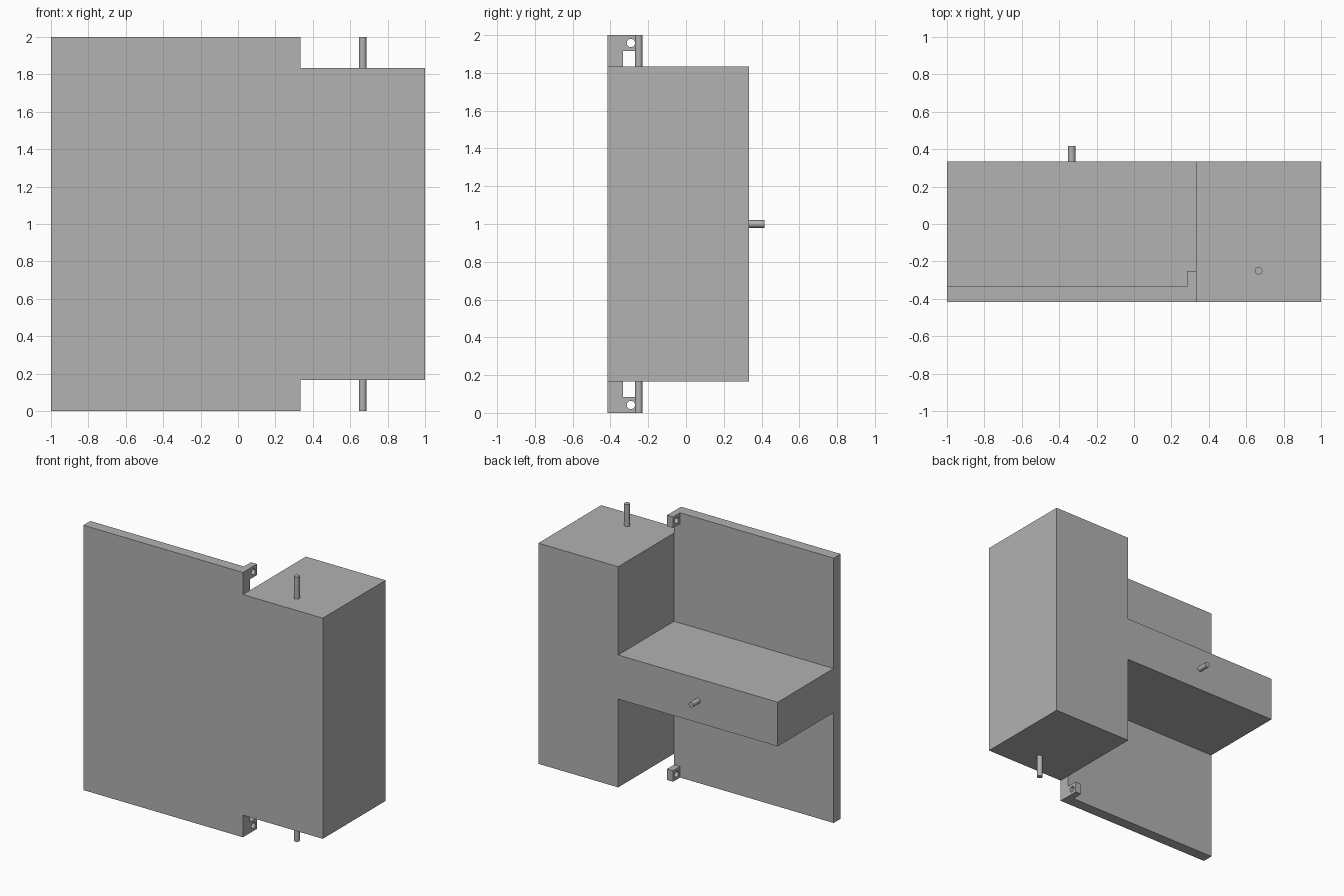
import bpy, bmesh, math
from mathutils import Vector

if "Cube" in bpy.data.objects:
    bpy.data.objects.remove(bpy.data.objects["Cube"], do_unlink=True)

U = 1 / 12  # design unit

grey = bpy.data.materials.new("plain grey")
grey.use_nodes = True
colour = (0.445, 0.445, 0.445, 1)
grey.diffuse_color = colour
for node in grey.node_tree.nodes:
    if node.type == 'BSDF_PRINCIPLED':
        node.inputs["Base Color"].default_value = colour


def extrude_outline(name, outline, y0, y1):
    """Extrude an outline in the x-z plane from y0 to y1."""
    bm = bmesh.new()
    face = bm.faces.new([bm.verts.new((x, y0, z)) for x, z in outline])
    new = bmesh.ops.extrude_face_region(bm, geom=[face])["geom"]
    moved = [v for v in new if isinstance(v, bmesh.types.BMVert)]
    bmesh.ops.translate(bm, verts=moved, vec=(0, y1 - y0, 0))
    bmesh.ops.recalc_face_normals(bm, faces=bm.faces)
    mesh = bpy.data.meshes.new(name)
    bm.to_mesh(mesh)
    bm.free()
    mesh.materials.append(grey)
    obj = bpy.data.objects.new(name, mesh)
    bpy.context.collection.objects.link(obj)
    return obj


def rod(name, start, end, radius):
    """Round smooth-sided rod between two points."""
    start, end = Vector(start), Vector(end)
    axis = end - start
    bpy.ops.mesh.primitive_cylinder_add(
        vertices=32, radius=radius, depth=axis.length, location=(start + end) / 2,
        rotation=axis.to_track_quat('Z', 'Y').to_euler())
    obj = bpy.context.object
    obj.name = name
    obj.data.materials.append(grey)
    bpy.ops.object.shade_smooth_by_angle(angle=math.radians(30))
    return obj


def combine(obj, other, operation):
    """Apply a boolean and remove the helper."""
    mod = obj.modifiers.new("boolean", 'BOOLEAN')
    mod.operation, mod.object, mod.solver = operation, other, 'EXACT'
    bpy.context.view_layer.objects.active = obj
    bpy.ops.object.modifier_apply(modifier=mod.name)
    bpy.data.objects.remove(other, do_unlink=True)


front, plate_back, back = -5 * U, -4 * U, 4 * U
step, low, high = 4 * U, 2 * U, 22 * U

# Body: stepped front panel joined to a tall block with a side shelf
body = extrude_outline("body", [
    (-1, 0), (step, 0), (step, low), (1, low),
    (1, high), (step, high), (step, 2), (-1, 2)], front, plate_back)
block = extrude_outline("block_and_shelf", [
    (step, low), (1, low), (1, high), (step, high),
    (step, 14 * U), (-1, 14 * U), (-1, 10 * U), (step, 10 * U)],
    -4.5 * U, back)
combine(body, block, 'UNION')

# Pierced lugs and pivot pins, at the bottom and the top
for side, z0, z1, pin_z in (("bottom", 0, U, (0, low)),
                            ("top", 2 - U, 2, (high, 2))):
    x0 = step - 0.05
    lug = extrude_outline(side + "_lug", [(x0, z0), (step, z0), (step, z1), (x0, z1)],
                          plate_back, -3 * U)
    y, z = -3.5 * U, (z0 + z1) / 2
    cutter = rod("hole_cutter", (x0 - 0.1, y, z), (step + 0.1, y, z), 0.022)
    combine(lug, cutter, 'DIFFERENCE')
    rod(side + "_pin", (8 * U, -3 * U, pin_z[0]), (8 * U, -3 * U, pin_z[1]), 0.02)

# Rear pin on the shelf
rod("rear_pin", (-4 * U, back, 1), (-4 * U, 5 * U, 1), 0.02)
